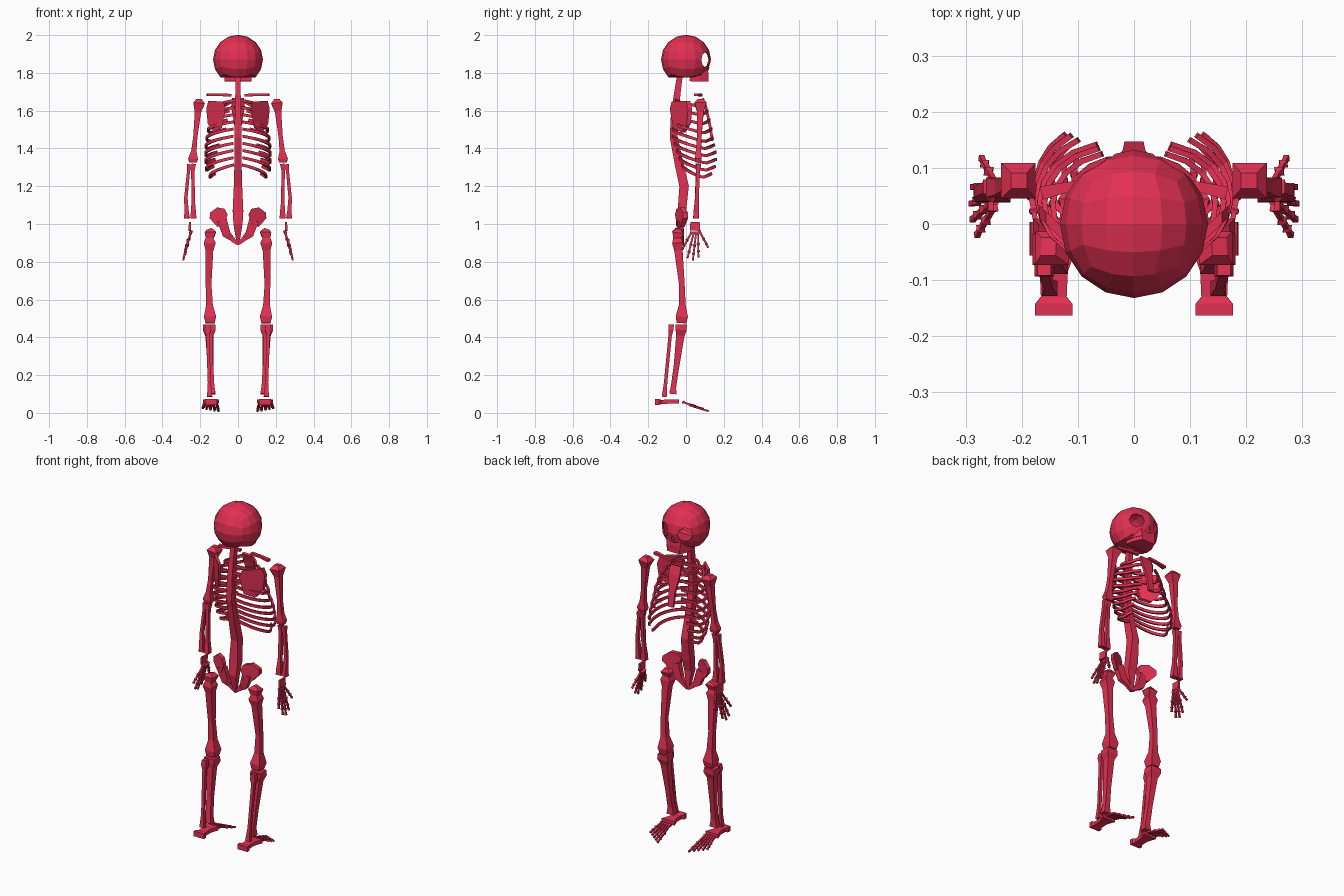
import bpy, bmesh, math
from mathutils import Vector

red = bpy.data.materials.new("crimson bone")
red.diffuse_color = (0.76, 0.03, 0.085, 1)


def finish(name, bm, mirror=False):
    """Turn a bmesh into a flat-shaded object, mirrored across x if paired."""
    bmesh.ops.recalc_face_normals(bm, faces=bm.faces)
    me = bpy.data.meshes.new(name)
    bm.to_mesh(me)
    bm.free()
    me.materials.append(red)
    ob = bpy.data.objects.new(name, me)
    bpy.context.collection.objects.link(ob)
    if mirror:
        mod = ob.modifiers.new("mirror", 'MIRROR')
        mod.use_clip = False
        mod.use_mirror_merge = False
    return ob


def loft(bm, pts, up=(0, 1, 0)):
    """Four-sided bone through points (x, y, z, half width, half depth)."""
    P = [Vector(p[:3]) for p in pts]
    up, rings = Vector(up), []
    for i, p in enumerate(P):
        t = (P[min(i + 1, len(P) - 1)] - P[max(i - 1, 0)]).normalized()
        s = t.cross(up).normalized()
        n = s.cross(t)
        a, b = pts[i][3:5]
        rings.append([bm.verts.new(p + s * a * u + n * b * v)
                      for u, v in ((-1, -1), (1, -1), (1, 1), (-1, 1))])
    for r, q in zip(rings, rings[1:]):
        for k in range(4):
            bm.faces.new((r[k], r[(k + 1) % 4], q[(k + 1) % 4], q[k]))
    bm.faces.new(rings[0])
    bm.faces.new(rings[-1])


def bone(name, pts, mirror=True, up=(0, 1, 0)):
    bm = bmesh.new()
    loft(bm, pts, up)
    return finish(name, bm, mirror)


def plate(name, outline, y_of_x, thick):
    """Slanted plate from an (x, z) outline."""
    bm = bmesh.new()
    a = [bm.verts.new((x, y_of_x(x) - thick / 2, z)) for x, z in outline]
    b = [bm.verts.new((x, y_of_x(x) + thick / 2, z)) for x, z in outline]
    bm.faces.new(a)
    bm.faces.new(b)
    for i in range(len(a)):
        j = (i + 1) % len(a)
        bm.faces.new((a[i], a[j], b[j], b[i]))
    return finish(name, bm, True)


def ball(name, r):
    """Cube rounded into a sphere, with a flattened base."""
    bm = bmesh.new()
    bmesh.ops.create_cube(bm, size=2)
    bmesh.ops.subdivide_edges(bm, edges=bm.edges, cuts=3, use_grid_fill=True)
    for v in bm.verts:
        v.co = Vector([math.tan(c * math.pi / 4) for c in v.co]).normalized() * r
        v.co.z = max(v.co.z, -0.72 * r) + 1.87
    return finish(name, bm)


# Hollow skull with eye sockets and nose opening
skull = ball("skull", 0.132)
cutters = [ball("skull_hollow", 0.124)]
for name, loc, d, r, n in (("socket_left", (-.07, .107, 1.87), (-.62, .78, 0), .041, 8),
                           ("socket_right", (.07, .107, 1.87), (.62, .78, 0), .041, 8),
                           ("nose_opening", (0, .12, 1.838), (0, 1, 0), .016, 3)):
    bm = bmesh.new()
    bmesh.ops.create_cone(bm, cap_ends=True, segments=n, radius1=r, radius2=r, depth=0.09)
    cut = finish(name, bm)
    cut.location = loc
    cut.rotation_euler = Vector(d).to_track_quat('Z', 'Y').to_euler()
    cutters.append(cut)
for c in cutters:
    c.hide_render = True
    c.hide_viewport = True
    c.display_type = 'WIRE'
    mod = skull.modifiers.new("cut", 'BOOLEAN')
    mod.operation, mod.object, mod.solver = 'DIFFERENCE', c, 'EXACT'

# Jaw
bone("upper_jaw", [(0, -.03, 1.79, .078, .012), (0, .06, 1.795, .074, .018),
                   (0, .118, 1.8, .045, .024)], False, (0, 0, 1))
bone("lower_jaw", [(0, .02, 1.772, .072, .016), (0, .07, 1.77, .066, .016),
                   (0, .12, 1.77, .042, .016)], False, (0, 0, 1))

# Spine, sternum and collar
bone("spine", [(0, -.032, 1.79, .013, .015), (0, -.045, 1.7, .014, .017),
               (0, -.06, 1.58, .017, .02), (0, -.065, 1.46, .018, .021),
               (0, -.035, 1.31, .019, .023), (0, -.01, 1.2, .022, .025),
               (0, -.022, 1.07, .028, .022), (0, -.035, 1.0, .024, .018),
               (0, -.022, .89, .006, .008)], False)
bone("sternum", [(0, .088, 1.665, .032, .007), (0, .105, 1.62, .036, .007),
                 (0, .125, 1.53, .02, .007), (0, .14, 1.44, .017, .007)], False)
bone("collar_bone", [(.035, .078, 1.682, .009, .007), (.1, .07, 1.684, .008, .007),
                     (.165, .055, 1.684, .012, .007)], True, (0, 0, 1))

# Ribs
bm = bmesh.new()
widths = (.085, .12, .145, .16, .168, .172, .174, .174, .17, .15)
fronts = (.095, .115, .125, .135, .142, .15, .158, .16, .155, .135)
for i, (w, yf) in enumerate(zip(widths, fronts)):
    z0 = 1.655 - .038 * i
    ys = -.055 - .015 * math.sin(i / 9 * math.pi) + .035 * max(0, i - 5) / 4
    end = 162 if i < 5 else 150 - 5 * (i - 5)
    drop = min(.068, .03 + .01 * i)
    scale = (1 - math.cos(math.radians(end))) / 2
    pts = []
    for k in range(10):
        f = k / 9
        a = math.radians(5 + (end - 5) * f)
        y = ys + (yf - ys) * (1 - math.cos(a)) / 2 / scale
        z = z0 - drop * min(1, f * 1.35) + .022 * max(0, f - .75) * 4
        pts.append((w * math.sin(a) ** .8, y, z, .005, .0075))
    loft(bm, pts, (0, 0, 1))
finish("ribs", bm, True)

# Shoulder blades and hips
plate("shoulder_blade", [(.066, 1.61), (.076, 1.648), (.157, 1.652), (.168, 1.61), (.16, 1.53),
                         (.13, 1.485), (.085, 1.51)], lambda x: -.075 + (x - .066) * .95, .022)
plate("hip_blade", [(.055, 1.05), (.07, 1.08), (.11, 1.088), (.148, 1.06), (.15, 1.03),
                    (.11, .985), (.075, .995)], lambda x: -.045 + (x - .055) * .45, .026)
bone("pubic_bone", [(.085, -.03, 1.02, .026, .016), (.06, -.025, .945, .022, .014),
                    (.035, -.02, .925, .014, .01), (.004, -.02, .895, .007, .008)])

# Arms
bone("upper_arm", [(.205, .077, 1.662, .014, .014), (.206, .077, 1.64, .031, .032),
                   (.212, .076, 1.595, .017, .018), (.226, .07, 1.46, .011, .012),
                   (.234, .066, 1.385, .014, .014), (.238, .065, 1.345, .026, .018),
                   (.238, .065, 1.325, .02, .014)])
bone("inner_forearm", [(.235, .065, 1.318, .012, .015), (.239, .063, 1.28, .009, .011),
                       (.237, .056, 1.12, .009, .01), (.236, .053, 1.06, .014, .014),
                       (.236, .053, 1.03, .016, .015)])
bone("outer_forearm", [(.255, .066, 1.315, .014, .013), (.262, .064, 1.28, .008, .01),
                       (.276, .058, 1.14, .009, .01), (.272, .054, 1.06, .012, .014),
                       (.27, .053, 1.03, .016, .014)])
bone("wrist", [(.255, .049, 1.01, .005, .026), (.256, .047, .965, .006, .026)])

# Small jointed digits for hands and feet
def digits(name, rows, r, up):
    bm = bmesh.new()
    for a, b in rows:
        a, b = Vector(a), Vector(b)
        pts = []
        for f, s in ((0, 1.2), (.1, .7), (.42, .7), (.48, 1.3), (.54, .7),
                     (.72, .7), (.77, 1.2), (.82, .6), (1, .8)):
            pts.append((*a.lerp(b, f), r * s, r * s))
        loft(bm, pts, up)
    finish(name, bm, True)

digits("fingers", [((.25, .03, .958), (.28, -.02, .865)), ((.249, .042, .957), (.288, .008, .82)),
                   ((.249, .054, .957), (.29, .036, .808)), ((.249, .064, .957), (.287, .066, .825)),
                   ((.247, .072, .962), (.272, .118, .875))], .0065, (0, 1, 0))

# Legs
bone("thigh", [(.152, -.04, .972, .014, .016), (.146, -.043, .955, .03, .03),
               (.15, -.045, .925, .02, .022), (.15, -.045, .9, .031, .028),
               (.151, -.04, .86, .02, .022), (.156, -.022, .68, .015, .015),
               (.151, -.02, .57, .018, .018), (.148, -.022, .51, .032, .032),
               (.148, -.024, .475, .024, .026)])
bone("shin", [(.152, -.026, .468, .032, .03), (.152, -.026, .44, .034, .03),
              (.152, -.03, .41, .021, .022), (.146, -.05, .25, .015, .015),
              (.141, -.066, .14, .016, .014), (.141, -.07, .1, .023, .019)])
bone("calf_bone", [(.16, -.078, .468, .012, .014), (.16, -.08, .44, .017, .014),
                   (.16, -.084, .41, .009, .009), (.152, -.108, .16, .008, .009),
                   (.15, -.115, .085, .014, .013)])

# Feet
bone("heel", [(.143, -.163, .058, .033, .015), (.143, -.142, .058, .033, .015),
              (.143, -.13, .058, .023, .011), (.143, -.085, .06, .025, .011),
              (.143, -.037, .06, .042, .011)], True, (0, 0, 1))
digits("toes", [((.115 + .014 * i, -.018, .058), (.103 + .021 * i, .12 - .013 * i, .009 + .004 * i))
                for i in range(5)], .0065, (0, 0, 1))
